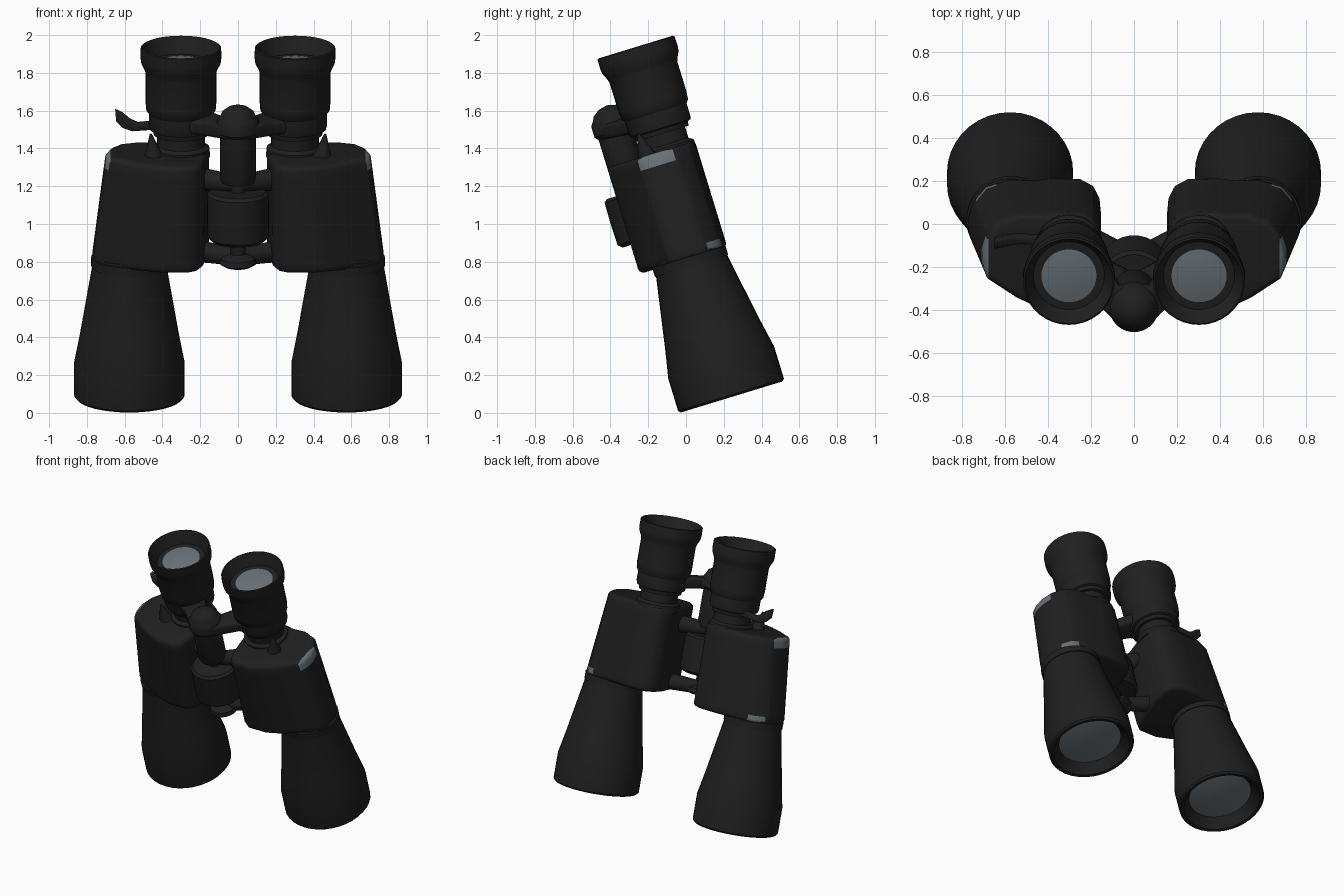
import bpy, bmesh, math
from mathutils import Matrix, Vector

if "Cube" in bpy.data.objects:
    bpy.data.objects.remove(bpy.data.objects["Cube"])

# Everything is built upright (x, v, w), then leaned back as a whole
TILT = Matrix.Rotation(math.radians(17), 4, 'X')


def material(name, rgb):
    m = bpy.data.materials.new(name)
    m.diffuse_color = (*rgb, 1)
    m.use_nodes = True
    m.node_tree.nodes["Principled BSDF"].inputs["Base Color"].default_value = m.diffuse_color
    return m


BLACK = material("black_rubber", (0.014, 0.014, 0.014))
GLASS = material("grey_glass", (0.14, 0.168, 0.188))


def finish(bm, name, mats, angle=38):
    bmesh.ops.remove_doubles(bm, verts=bm.verts, dist=1e-5)
    bmesh.ops.recalc_face_normals(bm, faces=bm.faces)
    me = bpy.data.meshes.new(name)
    bm.to_mesh(me)
    bm.free()
    for m in mats:
        me.materials.append(m)
    for p in me.polygons:
        p.use_smooth = True
    me.set_sharp_from_angle(angle=math.radians(angle))
    me.transform(TILT)
    ob = bpy.data.objects.new(name, me)
    bpy.context.collection.objects.link(ob)
    return ob


def lathe(name, profile, x, v, mat=BLACK, n=36):
    """Spin (radius, w) points round a vertical axis at (x, v)."""
    bm = bmesh.new()
    rings = []
    for r, w in profile:
        rings.append([bm.verts.new((x + r * math.cos(2 * math.pi * i / n),
                                    v + r * math.sin(2 * math.pi * i / n), w))
                      for i in range(n)] if r > 0 else [bm.verts.new((x, v, w))] * n)
    for a, b in zip(rings, rings[1:]):
        for i in range(n):
            j = (i + 1) % n
            vs = list(dict.fromkeys((a[i], a[j], b[j], b[i])))
            if len(vs) > 2:
                bm.faces.new(vs)
    return finish(bm, name, [mat])


def prism(poly, h0, h1, bevel, top=lambda x, v: (x, v)):
    """Extrude an outline from h0 to h1 with rounded rims."""
    bm = bmesh.new()
    lo = [bm.verts.new((x, v, h0)) for x, v in poly]
    hi = [bm.verts.new((*top(x, v), h1)) for x, v in poly]
    bm.faces.new(lo)
    bm.faces.new(hi)
    n = len(poly)
    for i in range(n):
        j = (i + 1) % n
        bm.faces.new((lo[i], lo[j], hi[j], hi[i]))
    bmesh.ops.recalc_face_normals(bm, faces=bm.faces)
    rims = [e for e in bm.edges if abs(e.verts[0].co.z - e.verts[1].co.z) < 1e-6]
    bmesh.ops.bevel(bm, geom=rims, offset=bevel, segments=3, profile=0.5, affect='EDGES')
    return bm


def bar(name, a, b, r1, r2):
    """Tapered round arm between two points."""
    a, b = Vector(a), Vector(b)
    d = b - a
    m = Matrix.Translation((a + b) / 2) @ d.to_track_quat('Z', 'Y').to_matrix().to_4x4()
    bm = bmesh.new()
    bmesh.ops.create_cone(bm, cap_ends=True, segments=20, radius1=r1, radius2=r2,
                          depth=d.length, matrix=m)
    return finish(bm, name, [BLACK])


OBJ = (0.575, 0.256)   # objective axis
EYE = (0.302, 0.312)   # eyepiece axis
HUB = 0.075            # hinge depth

BODY = [(.17, .17), (.185, .08), (.21, .015), (.26, -.02), (.40, -.02), (.50, .01),
        (.60, .055), (.75, .145), (.772, .20), (.775, .27), (.75, .35), (.69, .425),
        (.58, .46), (.46, .455), (.40, .466), (.25, .463), (.19, .43), (.16, .37),
        (.153, .29)]


def taper(x, v):
    return x - 0.075 * (x - .16) / .61, v


for s, side in ((-1, "left"), (1, "right")):
    # Objective barrel with recessed mouth
    lathe(side + "_objective_barrel",
          [(0, .085), (.215, .085), (.262, .012), (.282, .01), (.293, .022), (.293, .20),
           (.262, .36), (.196, .74), (.192, .80), (0, .80)], s * OBJ[0], OBJ[1])
    lathe(side + "_objective_collar", [(.15, .735), (.202, .735), (.203, .785), (.15, .80)],
          s * OBJ[0], OBJ[1])
    lathe(side + "_objective_lens", [(0, .062), (.10, .068), (.17, .076), (.213, .083)],
          s * OBJ[0], OBJ[1], GLASS)

    # Prism housing, with grey corner guards cut into it
    bm = prism(BODY, .775, 1.365, .028, taper)
    for co, no in (((0, 0, 1.295), (0, 0, 1)), ((0, 0, .83), (0, 0, 1)),
                   ((0, .145, 0), (0, 1, 0)), ((0, .34, 0), (0, 1, 0)),
                   ((0, .365, 0), (0, 1, 0)), ((0, .44, 0), (0, 1, 0)),
                   ((.675, 0, 0), (1, 0, 0)), ((.62, 0, 0), (1, 0, 0))):
        bmesh.ops.bisect_plane(bm, geom=bm.verts[:] + bm.edges[:] + bm.faces[:],
                               plane_co=co, plane_no=no)
    for f in bm.faces:
        c = f.calc_center_median()
        upper = c.z > 1.295 and .145 < c.y < .34 and c.x > .675
        lower = c.z < .83 and .365 < c.y < .44 and c.x > .62 and f.normal.z > -.9
        f.material_index = int(upper or lower)
    for vert in bm.verts:
        vert.co.x *= s
    finish(bm, side + "_prism_housing", [BLACK, GLASS])

    # Eyepiece: neck, index ridge, bridge ring, eyecup, lens
    ex = s * EYE[0]
    lathe(side + "_neck", [(0, 1.33), (.155, 1.33), (.15, 1.375), (.126, 1.39),
                           (.126, 1.50), (0, 1.50)], ex, EYE[1])
    bar(side + "_index_ridge", (s * .445, .20, 1.34), (s * .462, .19, 1.485), .055, .006)
    lathe(side + "_bridge_ring", [(0, 1.45), (.145, 1.45), (.15, 1.475), (.165, 1.48),
                                  (.17, 1.50), (.17, 1.57), (0, 1.57)],
          ex, EYE[1])
    lathe(side + "_eyecup", [(0, 1.56), (.165, 1.56), (.184, 1.585), (.188, 1.63),
                             (.188, 1.79), (.194, 1.81), (.211, 1.845), (.214, 1.87),
                             (.213, 1.925), (.205, 1.93), (.165, 1.84), (0, 1.84)],
          ex, EYE[1])
    lathe(side + "_eyepiece_lens", [(0, 1.856), (.07, 1.852), (.128, 1.843)],
          ex, EYE[1], GLASS)

    # Upper bridge plate (rising to the hub) and lower hinge arms
    arm = [(0, -.025), (.07, -.01), (.14, .06), (.22, .14), (.32, .17), (.32, .32),
           (.15, .31), (.07, .18), (0, .17)]
    bm = prism([(s * x, v) for x, v in arm], 1.49, 1.57, .02)
    for vert in bm.verts:
        vert.co.z += max(0, .03 * (1 - abs(vert.co.x) / .25))
    finish(bm, side + "_bridge_arm", [BLACK])
    bar(side + "_upper_hinge_arm", (0, .085, 1.24), (s * .24, .20, 1.24), .045, .065)
    bar(side + "_lower_hinge_arm", (0, .085, .835), (s * .24, .20, .84), .045, .06)

# Central hinge: dome, column, focus wheel, axle, foot
lathe("hinge_dome", [(0, 1.52), (.10, 1.52), (.112, 1.535), (.112, 1.595), (.10, 1.612),
                     (.092, 1.625), (.085, 1.642), (.05, 1.668), (0, 1.68)], 0, HUB)
lathe("hinge_column", [(0, 1.255), (.085, 1.255), (.095, 1.28), (.095, 1.53), (0, 1.53)],
      0, HUB)
lathe("hinge_axle", [(0, .80), (.04, .80), (.04, 1.30), (0, 1.30)], 0, HUB, n=20)
lathe("focus_wheel", [(0, .935), (.14, .935), (.162, .955), (.164, 1.07), (.162, 1.19),
                      (.145, 1.205), (0, 1.205)], 0, HUB)
lathe("hinge_foot", [(0, .79), (.07, .79), (.096, .805), (.09, .835), (.05, .86), (0, .86)],
      0, HUB)

# Zoom lever on the left eyepiece, outlined in x-w and extruded through depth
lever = [(-.65, 1.565), (-.645, 1.50), (-.61, 1.465), (-.56, 1.447), (-.41, 1.458),
         (-.41, 1.505), (-.53, 1.492), (-.57, 1.51), (-.61, 1.545)]
bm = prism(lever, .355, .40, .012)
bm.transform(Matrix(((1, 0, 0, 0), (0, 0, 1, 0), (0, 1, 0, 0), (0, 0, 0, 1))))
finish(bm, "zoom_lever", [BLACK])
